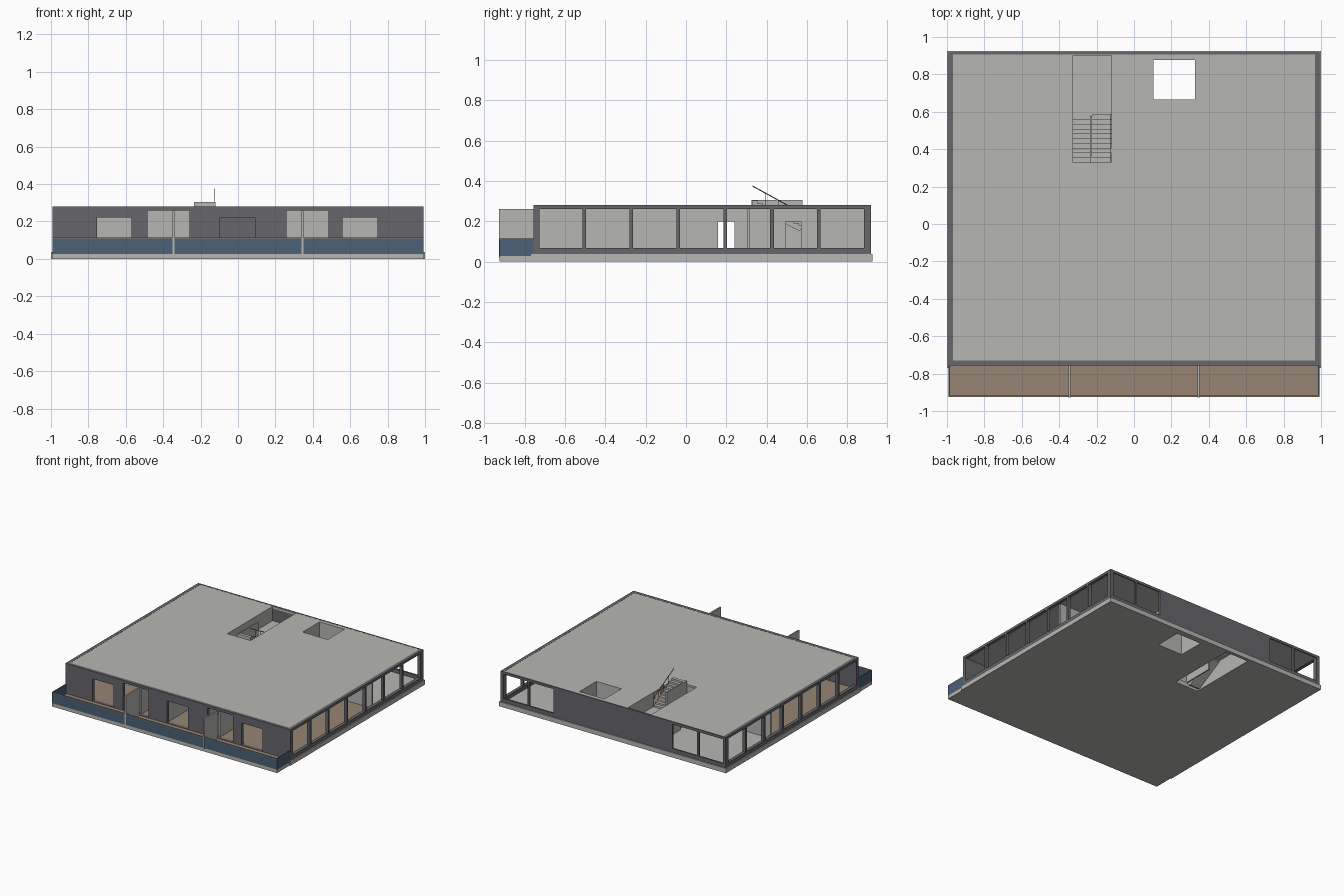
import bpy, bmesh
from mathutils import Vector

cube = bpy.data.objects.get("Cube")
if cube:
    bpy.data.objects.remove(cube)


def material(name, rgb):
    m = bpy.data.materials.new(name)
    m.use_nodes = True
    m.diffuse_color = (*rgb, 1)
    m.node_tree.nodes["Principled BSDF"].inputs["Base Color"].default_value = (*rgb, 1)
    return m


PLASTER = material("light grey plaster", (0.47, 0.47, 0.45))
DARK = material("dark grey cladding", (0.135, 0.135, 0.15))
BLUE = material("blue balustrade", (0.07, 0.12, 0.18))
WOOD = material("brown wood", (0.31, 0.235, 0.175))


def finish(name, bm, mat):
    bmesh.ops.recalc_face_normals(bm, faces=bm.faces)
    mesh = bpy.data.meshes.new(name)
    bm.to_mesh(mesh)
    bm.free()
    mesh.materials.append(mat)
    ob = bpy.data.objects.new(name, mesh)
    bpy.context.collection.objects.link(ob)
    return ob


def panel(name, mat, normal, base, thick, u, v, holes=()):
    """Flat panel with rectangular holes (u0, u1, v0, v1), extruded along its normal axis."""
    def place(a, b):
        return {"x": (base, a, b), "y": (a, base, b), "z": (a, b, base)}[normal]
    us = sorted({*u, *(c for h in holes for c in h[:2])})
    vs = sorted({*v, *(c for h in holes for c in h[2:])})
    bm = bmesh.new()
    for a0, a1 in zip(us, us[1:]):
        for b0, b1 in zip(vs, vs[1:]):
            ca, cb = (a0 + a1) / 2, (b0 + b1) / 2
            if any(h[0] < ca < h[1] and h[2] < cb < h[3] for h in holes):
                continue
            corners = [(a0, b0), (a1, b0), (a1, b1), (a0, b1)]
            bm.faces.new([bm.verts.new(place(*c)) for c in corners])
    bmesh.ops.remove_doubles(bm, verts=bm.verts, dist=1e-5)
    grown = bmesh.ops.extrude_face_region(bm, geom=bm.faces[:])["geom"]
    shift = Vector([thick if axis == normal else 0 for axis in "xyz"])
    bmesh.ops.translate(bm, vec=shift,
                        verts=[g for g in grown if isinstance(g, bmesh.types.BMVert)])
    return finish(name, bm, mat)


def box(name, mat, x, y, z):
    return panel(name, mat, "z", z[0], z[1] - z[0], x, y)


# Main levels
FLOOR, CEIL, TOP = 0.037, 0.262, 0.28
W, FRONT, BACK, T = 0.993, -0.757, 0.918, 0.026
EDGE = -0.926
SILL, HEAD, DOOR = 0.067, 0.26, 0.2
stairwell = (-0.325, -0.12, 0.33, 0.9)
shaft = (0.105, 0.325, 0.665, 0.878)

# Slabs and roof
panel("floor_slab", PLASTER, "z", 0, FLOOR, (-1, 1), (-0.77, 0.926), [stairwell, shaft])
panel("ceiling_slab", PLASTER, "z", CEIL, TOP - CEIL - 0.001,
      (-W + T, W - T), (FRONT + T, BACK - T / 2), [stairwell, shaft])
box("wood_floor", WOOD, (-W + T, W - T), (FRONT + T, 0.31), (FLOOR, FLOOR + 0.003))

# Side walls with seven windows each
pitch, width = 0.2327, 0.215
side_windows = [(-0.728 + i * pitch, -0.728 + i * pitch + width, SILL, HEAD) for i in range(7)]
for side, x in (("right", W - T), ("left", -W)):
    panel(side + "_side_wall", DARK, "x", x, T, (FRONT, BACK), (FLOOR, TOP), side_windows)

# Back wall with a pair of windows at each end
pair = [(0.525, 0.74), (0.757, 0.972)]
back_windows = [(a, b, SILL, HEAD) for a, b in pair] + [(-b, -a, SILL, HEAD) for a, b in pair]
panel("back_wall", DARK, "y", BACK - T / 2, T / 2, (-W + T, W - T), (FLOOR, TOP), back_windows)

# Front wall with balcony doors
low, tall = FLOOR + 0.006, 0.26
front_doors = [(-0.755, -0.57, low, 0.22), (-0.485, -0.26, low, tall), (-0.095, 0.09, low, 0.22),
               (0.26, 0.485, low, tall), (0.56, 0.745, low, 0.22)]
panel("front_wall", DARK, "y", FRONT, T, (-W + T, W - T), (FLOOR, TOP), front_doors)

# Balcony
box("balcony_slab", PLASTER, (-W, W), (EDGE, -0.77), (0, 0.027))
box("balcony_deck", WOOD, (-W + 0.008, W - 0.008), (EDGE + 0.008, FRONT), (0.027, 0.04))
box("front_balustrade", BLUE, (-W, W), (EDGE, EDGE + 0.008), (0.027, 0.11))
box("front_handrail", WOOD, (-W, W), (EDGE, EDGE + 0.008), (0.11, 0.115))
for side, x in (("right", W - 0.008), ("left", -W)):
    box(side + "_balustrade", BLUE, (x, x + 0.008), (EDGE + 0.008, FRONT), (0.027, 0.115))
for side, x in (("right", 0.345), ("left", -0.345)):
    box(side + "_balcony_divider", PLASTER, (x - 0.006, x + 0.006),
        (EDGE - 0.001, FRONT), (0.02, 0.26))

# Interior partitions
room_doors = [(0.16, 0.24, FLOOR, DOOR), (0.495, 0.57, FLOOR, DOOR)]
for side, s in (("right", 1), ("left", -1)):
    panel(side + "_room_wall", PLASTER, "x", s * 0.345 - 0.006, 0.012,
          (FRONT + T, BACK - T / 2), (FLOOR, CEIL), room_doors)
    ends = sorted((s * 0.351, s * (W - T)))
    panel(side + "_cross_wall", PLASTER, "y", 0.305, 0.012, ends, (FLOOR, CEIL))
    ends = sorted((s * 0.115, s * 0.339))
    panel(side + "_core_wall", PLASTER, "y", 0.305, 0.012, ends, (FLOOR, CEIL))
    panel(side + "_hall_wall", PLASTER, "x", s * 0.11 - 0.005, 0.01,
          (FRONT + T, 0.305), (FLOOR, CEIL), room_doors[:1])

# Service shaft lining
x0, x1, y0, y1 = shaft
for name, x in (("shaft_left_wall", x0 - 0.008), ("shaft_right_wall", x1)):
    box(name, PLASTER, (x, x + 0.008), (y0 - 0.008, y1 + 0.008), (FLOOR, CEIL))
for name, y in (("shaft_front_wall", y0 - 0.008), ("shaft_back_wall", y1)):
    box(name, PLASTER, (x0, x1), (y, y + 0.008), (FLOOR, CEIL))

# Stairwell lining
x0, x1, y0, y1 = stairwell
box("stairwell_left_wall", PLASTER, (x0 - 0.008, x0), (y0, y1), (FLOOR, CEIL))
box("stairwell_right_wall", PLASTER, (x1, x1 + 0.008), (0.58, y1), (FLOOR, CEIL))


def flight(name, xa, xb, ya, yb, za, zb, steps):
    """Stepped side profile with a sloping underside, extruded across the flight."""
    dy, dz = (yb - ya) / steps, (zb - za) / steps
    profile = [(ya, za)]
    for i in range(steps):
        profile += [(ya + i * dy, za + (i + 1) * dz), (ya + (i + 1) * dy, za + (i + 1) * dz)]
    profile += [(yb, zb - 0.03), (ya + dy, za - 0.012)]
    bm = bmesh.new()
    face = bm.faces.new([bm.verts.new((xa, y, z)) for y, z in profile])
    grown = bmesh.ops.extrude_face_region(bm, geom=[face])["geom"]
    bmesh.ops.translate(bm, vec=(xb - xa, 0, 0),
                        verts=[g for g in grown if isinstance(g, bmesh.types.BMVert)])
    return finish(name, bm, PLASTER)


# Staircase: two flights, a landing and the wall between them
MID = 0.165
flight("lower_flight", x0, -0.235, 0.33, 0.58, 0.02, MID, 10)
flight("upper_flight", -0.225, x1, 0.585, 0.33, MID, 0.303, 10)
box("stair_landing", PLASTER, (x0, x1), (0.58, y1), (MID - 0.02, MID))
box("stair_centre_wall", PLASTER, (-0.235, -0.225), (0.325, 0.578), (FLOOR, 0.305))


def rod(name, start, end, radius):
    a, b = Vector(start), Vector(end)
    bm = bmesh.new()
    bmesh.ops.create_cone(bm, cap_ends=True, segments=6, radius1=radius, radius2=radius,
                          depth=(b - a).length)
    turn = (b - a).to_track_quat("Z", "Y").to_matrix().to_4x4()
    bmesh.ops.transform(bm, matrix=turn, verts=bm.verts)
    bmesh.ops.translate(bm, vec=(a + b) / 2, verts=bm.verts)
    return finish(name, bm, DARK)


# Stair handrail
rail_x = x1 - 0.004
rod("stair_handrail", (rail_x, 0.33, 0.375), (rail_x, 0.585, 0.235), 0.0025)
for i, f in enumerate((0.25, 0.5, 0.75, 1.0)):
    y, z = 0.33 + 0.255 * f, 0.375 - 0.14 * f
    rod("handrail_post_%d" % (i + 1), (rail_x, y, z - 0.075), (rail_x, y, z), 0.0015)
